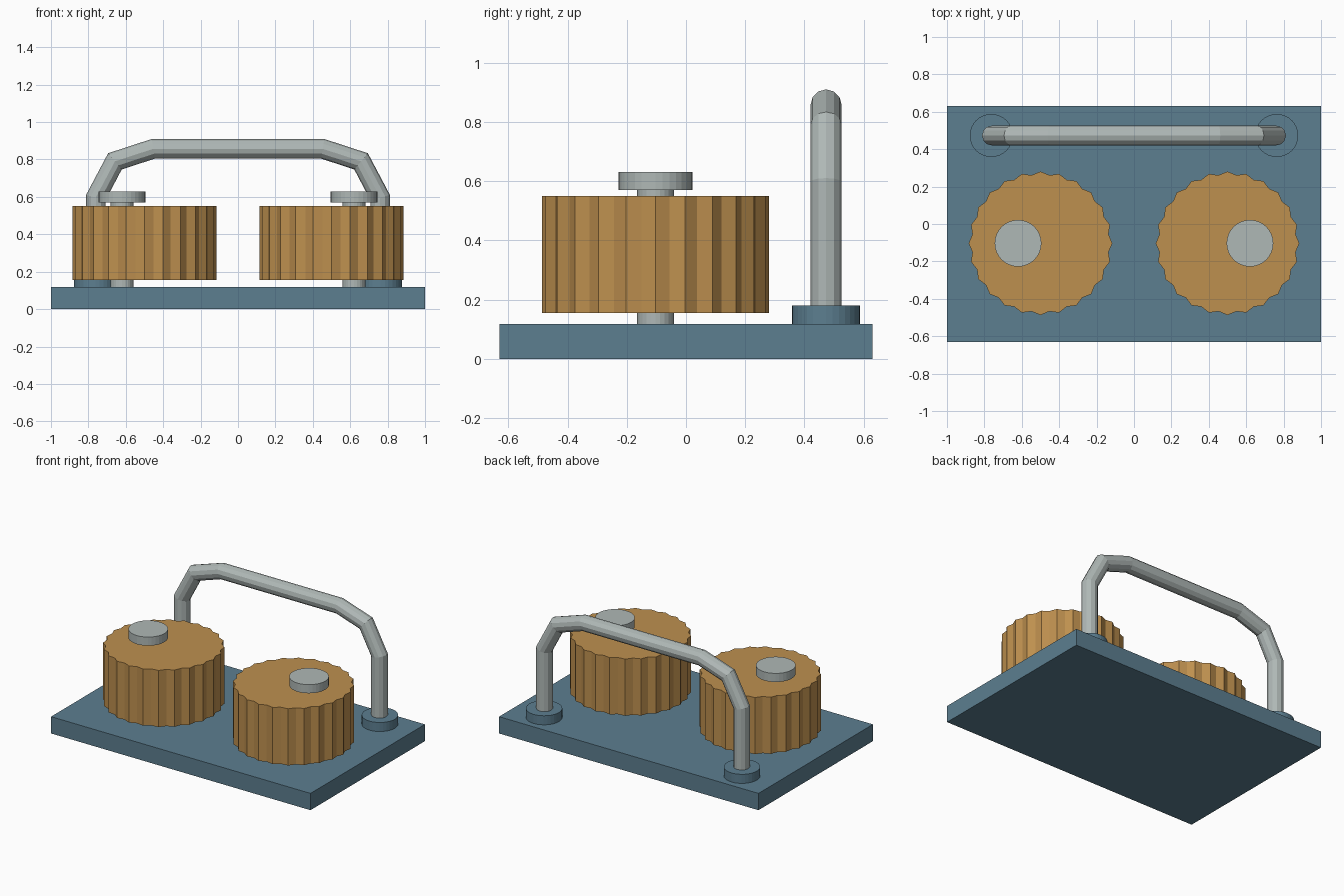
import bpy, bmesh, math
from mathutils import Vector

if "Cube" in bpy.data.objects:
    bpy.data.objects.remove(bpy.data.objects["Cube"])


def material(name, rgb):
    m = bpy.data.materials.new(name)
    lin = [(c / 255 / 12.92) if c < 10 else ((c / 255 + 0.055) / 1.055) ** 2.4 for c in rgb]
    m.diffuse_color = (*lin, 1)
    m.use_nodes = True
    m.node_tree.nodes["Principled BSDF"].inputs["Base Color"].default_value = m.diffuse_color
    return m


BLUE = material("slate_blue", (92, 126, 144))
WOOD = material("warm_wood", (190, 144, 79))
STEEL = material("pale_steel", (175, 184, 182))


def add_object(name, bm, mat):
    bmesh.ops.recalc_face_normals(bm, faces=bm.faces)
    mesh = bpy.data.meshes.new(name)
    bm.to_mesh(mesh)
    bm.free()
    mesh.materials.append(mat)
    ob = bpy.data.objects.new(name, mesh)
    bpy.context.collection.objects.link(ob)
    return ob


def loft(name, rings, mat):
    """Skin a list of equal-sized point rings and close both ends."""
    bm = bmesh.new()
    loops = [[bm.verts.new(p) for p in ring] for ring in rings]
    n = len(loops[0])
    for a, b in zip(loops, loops[1:]):
        for i in range(n):
            j = (i + 1) % n
            bm.faces.new((a[i], a[j], b[j], b[i]))
    bm.faces.new(loops[0])
    bm.faces.new(loops[-1])
    return add_object(name, bm, mat)


def prism(name, x, y, z0, z1, radii, sides, mat):
    """Upright prism whose corner radii cycle through the given list."""
    def ring(z):
        pts = []
        for i in range(sides):
            a, r = math.tau * i / sides, radii[i % len(radii)]
            pts.append((x + r * math.cos(a), y + r * math.sin(a), z))
        return pts
    return loft(name, [ring(z0), ring(z1)], mat)


# Base plate
bm = bmesh.new()
bmesh.ops.create_cube(bm, size=1)
bmesh.ops.scale(bm, vec=(2, 1.26, 0.117), verts=bm.verts)
bmesh.ops.translate(bm, vec=(0, 0, 0.0585), verts=bm.verts)
add_object("base_plate", bm, BLUE)

# Off-centre ridged rollers on capped pins, and handle sockets, on both sides
WHEEL_Y, BAR_Y = -0.103, 0.473
for side, s in (("left", -1), ("right", 1)):
    prism(f"{side}_ridged_wheel", s * 0.5, WHEEL_Y, 0.155, 0.55, (0.384, 0.367), 48, WOOD)
    prism(f"{side}_pin", s * 0.62, WHEEL_Y, 0.10, 0.60, (0.062,), 24, STEEL)
    prism(f"{side}_pin_cap", s * 0.62, WHEEL_Y, 0.57, 0.63, (0.125,), 32, STEEL)
    prism(f"{side}_handle_socket", s * 0.763, BAR_Y, 0.10, 0.18, (0.115,), 32, BLUE)

# Bent handle: a twelve-sided tube mitred at every corner
half = [(0.76, 0.12), (0.76, 0.597), (0.658, 0.79), (0.453, 0.857)]
path = [Vector((-x, 0, z)) for x, z in half] + [Vector((x, 0, z)) for x, z in reversed(half)]
R, rings = 0.0525, []
for i, p in enumerate(path):
    d_in = (p - path[i - 1]).normalized() if i else (path[1] - p).normalized()
    d_out = (path[i + 1] - p).normalized() if i < len(path) - 1 else d_in
    t = (d_in + d_out).normalized()
    out = Vector((-t.z, 0, t.x)) / t.dot(d_in)
    ring = []
    for k in range(12):
        a = math.tau * k / 12
        ring.append(p + out * R * math.cos(a) + Vector((0, BAR_Y + R * math.sin(a), 0)))
    rings.append(ring)
loft("handle_bar", rings, STEEL)
